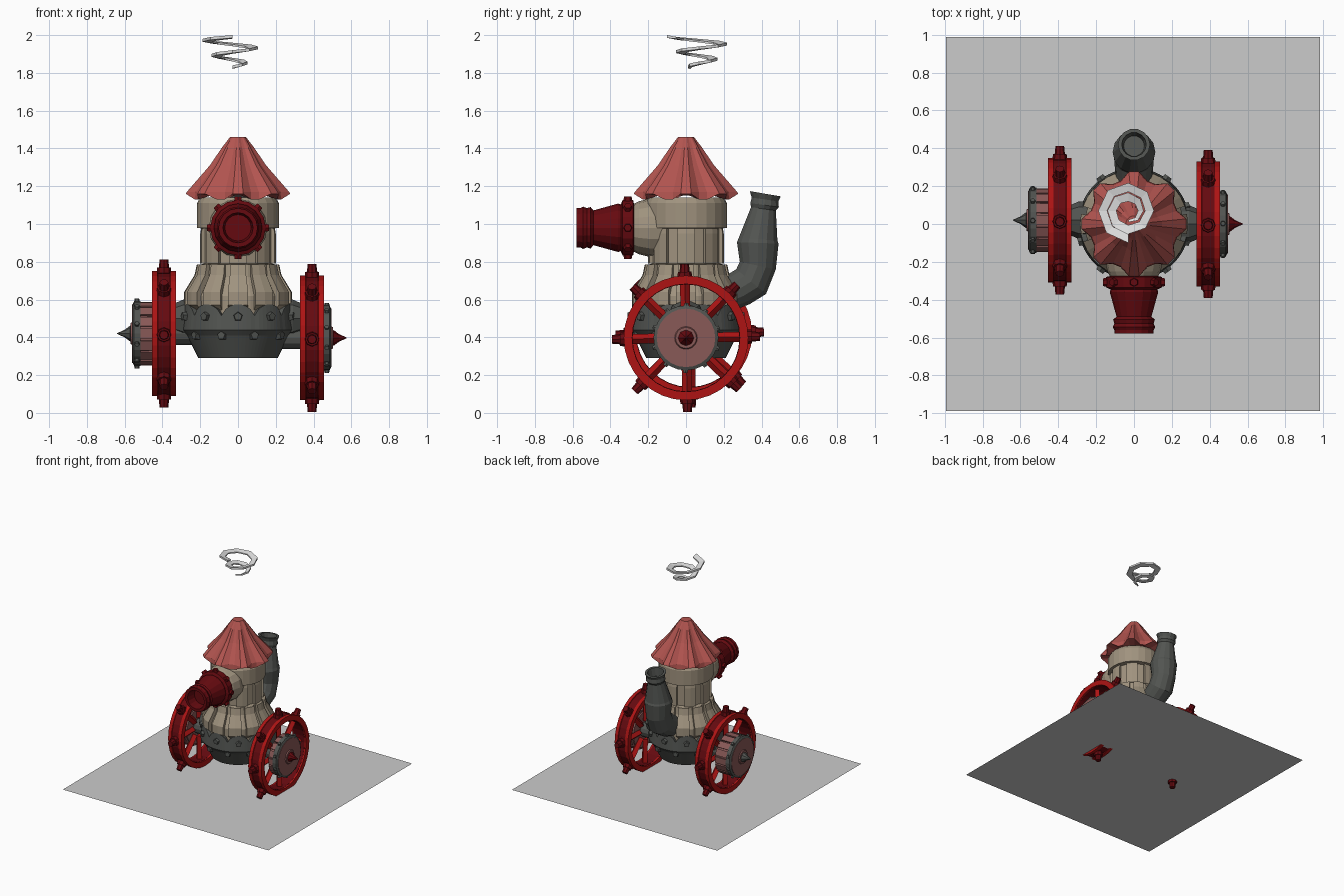
import bpy, bmesh, math
from math import pi, sin, cos, radians
from mathutils import Vector, Matrix

cube = bpy.data.objects.get("Cube")
if cube:
    bpy.data.objects.remove(cube, do_unlink=True)


def material(name, r, g, b):
    m = bpy.data.materials.new(name)
    m.use_nodes = True
    m.diffuse_color = (r, g, b, 1)
    bsdf = m.node_tree.nodes["Principled BSDF"]
    bsdf.inputs["Base Color"].default_value = (r, g, b, 1)
    bsdf.inputs["Roughness"].default_value = 0.8
    return m


ROOF = material("faded_red", 0.45, 0.09, 0.08)
RED = material("bright_red", 0.42, 0.007, 0.007)
DARK = material("deep_red", 0.13, 0.003, 0.005)
TAN = material("tan_stone", 0.35, 0.29, 0.21)
IRON = material("dark_iron", 0.085, 0.09, 0.083)
PINK = material("dusty_pink", 0.25, 0.1, 0.095)
WHITE = material("white_smoke", 0.75, 0.75, 0.75)
GROUND = material("pale_grey", 0.6, 0.6, 0.6)


def finish(bm, name, mat):
    bmesh.ops.recalc_face_normals(bm, faces=bm.faces)
    me = bpy.data.meshes.new(name)
    bm.to_mesh(me)
    bm.free()
    me.materials.append(mat)
    ob = bpy.data.objects.new(name, me)
    bpy.context.collection.objects.link(ob)
    return ob


def frame(origin, axis):
    """Matrix placing local z along the axis."""
    return Matrix.Translation(origin) @ Vector(axis).to_track_quat('Z', 'Y').to_matrix().to_4x4()


def skin(bm, rings, closed=False, caps=True):
    """Bridge rings of points with quads."""
    vs = [[bm.verts.new(p) for p in ring] for ring in rings]
    k = len(vs[0])
    pairs = list(zip(vs, vs[1:])) + ([(vs[-1], vs[0])] if closed else [])
    for a, b in pairs:
        for i in range(k):
            bm.faces.new((a[i], a[(i + 1) % k], b[(i + 1) % k], b[i]))
    if caps and not closed:
        bm.faces.new(vs[0])
        bm.faces.new(vs[-1])


def lathe(name, mat, profile, n=24, origin=(0, 0, 0), axis=(0, 0, 1), mod=None, loop=False):
    """Turn (radius, height) points; mod can shape them by angle."""
    m = frame(origin, axis)
    bm = bmesh.new()
    rings = []
    for r, z in profile:
        ring = []
        for i in range(n):
            a = 2 * pi * i / n
            rr, zz = mod(r, z, i) if mod else (r, z)
            ring.append(m @ Vector((rr * cos(a), rr * sin(a), zz)))
        rings.append(ring)
    skin(bm, rings, loop)
    return finish(bm, name, mat)


def staves(name, mat, section, count, fill, steps=2, origin=(0, 0, 0), axis=(0, 0, 1)):
    """Curved plates with a closed (radius, height) section around an axis."""
    m = frame(origin, axis)
    bm = bmesh.new()
    for j in range(count):
        rings = []
        for s in range(steps + 1):
            a = 2 * pi / count * (j + fill * (s / steps - 0.5))
            rings.append([m @ Vector((r * cos(a), r * sin(a), z)) for r, z in section])
        skin(bm, rings)
    return finish(bm, name, mat)


def studs(name, mat, count, origin, axis, r0, pieces, height=0, sides=6, turn=0):
    """Radial pegs; pieces are (start radius, end radius, out) steps."""
    m = frame(origin, axis)
    bm = bmesh.new()
    for j in range(count):
        a = 2 * pi * j / count + turn
        out = Vector((cos(a), sin(a), 0))
        base = r0
        for ra, rb, depth in pieces:
            local = frame(out * (base + depth / 2) + Vector((0, 0, height)), out)
            bmesh.ops.create_cone(bm, cap_ends=True, segments=sides, radius1=ra,
                                  radius2=rb, depth=depth, matrix=m @ local)
            base += depth
    return finish(bm, name, mat)


# Ground sheet
bm = bmesh.new()
bmesh.ops.create_grid(bm, x_segments=1, y_segments=1, size=0.988,
                      matrix=Matrix.Translation((-0.005, 0, 0.09)))
finish(bm, "ground_sheet", GROUND)

# Iron base with scalloped upper edge
LOBES = 10


def scallop(r, z, i):
    wave = abs(sin(pi * i / 8)) ** 0.6
    return r, z + (0.06 * wave - 0.01 if z > 0.5 else 0)


lathe("iron_base", IRON, [(0.21, 0.29), (0.27, 0.41), (0.295, 0.44), (0.285, 0.525),
                          (0.25, 0.525), (0.24, 0.5)], LOBES * 8, mod=scallop)
for z, r, turn in ((0.51, 0.275, 0.5), (0.41, 0.255, 0)):
    studs("base_rivets", IRON, LOBES, (0, 0, 0), (0, 0, 1), r,
          [(0.028, 0.022, 0.035)], z, 5, 2 * pi * turn / LOBES)

# Tower body
lathe("tower", TAN, [(0.255, 0.5), (0.26, 0.62), (0.205, 0.72), (0.2, 0.785), (0.18, 0.79),
                     (0.18, 0.98)], 24)
staves("skirt_staves", TAN, [(0.24, 0.53), (0.285, 0.57), (0.285, 0.64), (0.23, 0.73),
                             (0.218, 0.785), (0.18, 0.785)], 12, 0.72)
staves("waist_plates", TAN, [(0.17, 0.79), (0.2, 0.79), (0.2, 0.95), (0.195, 0.98), (0.17, 0.98)],
       8, 0.6)
lathe("tower_collar", TAN, [(0.18, 0.975), (0.217, 0.98), (0.217, 1.11), (0.2, 1.14)], 24)

# Pleated roof
def pleat(r, z, i):
    ridge = i % 4 in (0, 1)
    if r < 0.05:
        return r, z
    return (r if ridge else r * 0.86), z + (0.03 if ridge and z < 1.14 else 0)


roof = lathe("pleated_roof", ROOF, [(0.19, 1.15), (0.278, 1.13), (0.272, 1.17), (0.15, 1.31),
                                    (0.085, 1.405), (0.043, 1.46)], 32, mod=pleat)
roof.rotation_euler.z = -pi / 32

# Front nozzle
front = dict(origin=(0, 0, 0.98), axis=(0, -1, 0))
lathe("nozzle_seat", TAN, [(0.15, 0.12), (0.155, 0.19), (0.14, 0.25), (0.12, 0.29)], 16, **front)
lathe("nozzle_barrel", DARK, [(0.12, 0.33), (0.128, 0.36), (0.092, 0.49), (0.11, 0.505),
                              (0.104, 0.525), (0.112, 0.545), (0.104, 0.56), (0.104, 0.58),
                              (0.08, 0.58), (0.07, 0.5)], 16, **front)
lathe("nozzle_ring", DARK, [(0.125, 0.275), (0.147, 0.28), (0.147, 0.335), (0.125, 0.345)],
      16, **front)
studs("nozzle_ring_studs", DARK, 8, front["origin"], front["axis"], 0.135,
      [(0.025, 0.02, 0.03)], 0.308, 6)

# Rear chimney
bm = bmesh.new()
path = [(0.16, 0.6, 0.09), (0.28, 0.655, 0.1), (0.345, 0.695, 0.105), (0.38, 0.78, 0.1),
        (0.38, 0.9, 0.113), (0.382, 0.92, 0.105), (0.41, 1.08, 0.068), (0.416, 1.1, 0.078),
        (0.418, 1.13, 0.073), (0.42, 1.16, 0.085), (0.42, 1.16, 0.065), (0.412, 1.09, 0.055)]
tilts = [65, 55, 40, 12, 2, 5, 8, 8, 8, 8, 8, 8]
rings = []
for (y, z, r), t in zip(path, tilts):
    m = frame((0, y, z), (0, sin(radians(t)), cos(radians(t))))
    if r in (0.085, 0.065) and z == 1.16:
        m = frame((0, y, z), (0, 0.17, 1))
    rings.append([m @ Vector((r * cos(pi * i / 7), r * sin(pi * i / 7), 0)) for i in range(14)])
skin(bm, rings)
finish(bm, "chimney", IRON)

# Wheels with hubs
for side, word, cy, cz, hub in ((1, "left", 0, 0.397, 0.45), (-1, "right", 0.02, 0.42, 0.515)):
    axis = (side, 0, 0)
    at = (side * 0.392, cy, cz)
    spin = 0.02 * side
    for s in (-1, 1):
        lathe(word + "_wheel_flange", RED, [(0.285, s * 0.02), (0.33, s * 0.034),
              (0.33, s * 0.063), (0.285, s * 0.063)], 32, at, axis, loop=True)
    lathe(word + "_wheel_tread", DARK, [(0.283, -0.05), (0.324, -0.04), (0.324, 0.04),
          (0.283, 0.05)], 32, at, axis, loop=True)
    studs(word + "_spokes", RED, 8, at, axis, 0.08, [(0.026, 0.026, 0.21)], 0, 4, spin)
    studs(word + "_wheel_studs", DARK, 8, at, axis, 0.315,
          [(0.04, 0.036, 0.035), (0.027, 0.023, 0.042)], 0, 8, spin)
    # Hub drum, riveted band and spike
    centre = (0, cy, cz)
    lathe(word + "_hub_drum", PINK, [(0.15, 0.4), (0.16, hub)], 24, centre, axis)
    staves(word + "_hub_staves", PINK, [(0.14, 0.41), (0.17, 0.41), (0.17, hub), (0.14, hub)],
           16, 0.8, 1, centre, axis)
    lathe(word + "_hub_band", IRON, [(0.15, hub), (0.172, hub), (0.172, hub + 0.035),
          (0.15, hub + 0.045)], 24, centre, axis)
    studs(word + "_hub_rivets", IRON, 10, centre, axis, 0.165, [(0.016, 0.012, 0.02)],
          hub + 0.02, 6, 0.3)
    lathe(word + "_hub_face", PINK, [(0.155, hub + 0.03), (0.155, hub + 0.046),
          (0.06, hub + 0.046), (0.055, hub + 0.054)], 24, centre, axis)
    lathe(word + "_hub_spike", DARK if side > 0 else IRON, [(0.025, hub + 0.04),
          (0.042, hub + 0.056), (0.02, hub + 0.085), (0.002, hub + 0.125)], 8, centre, axis)
    # Axle and its mount
    lathe(word + "_axle", IRON, [(0.06, 0.2), (0.06, 0.4)], 12, centre, axis)
    lathe(word + "_axle_mount", IRON, [(0.1, 0.2), (0.1, 0.29), (0.08, 0.335)], 8,
          (0, cy, 0.5), axis)

# Smoke spiral: a ribbon that widens as it climbs
bm = bmesh.new()
TURNS = 16
rings = []
for i in range(TURNS + 1):
    t = i / TURNS
    a = -pi / 2 + t * 4 * pi
    r = 0.06 + 0.11 * t ** 0.8
    w = 0.012 + 0.035 * min(1, 4 * t)
    z = 1.825 + 0.16 * t
    rings.append([(-0.03 + q * cos(a), 0.07 + q * sin(a), z + h) for q, h in
                  ((r - w, -0.004), (r, 0), (r, 0.015), (r - w, 0.006))])
skin(bm, rings)
finish(bm, "smoke_spiral", WHITE)
